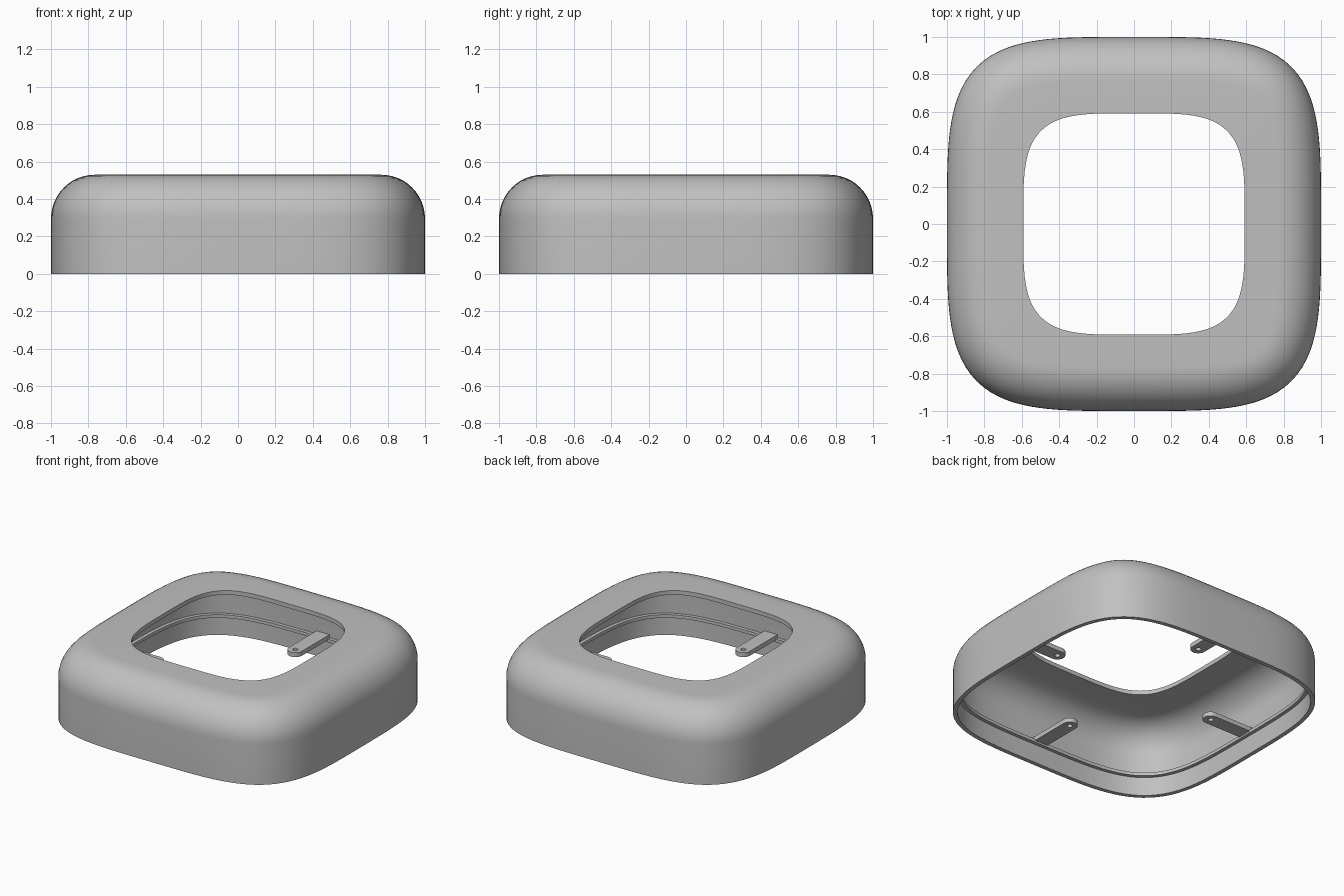
import bpy, bmesh, math

if "Cube" in bpy.data.objects:
    bpy.data.objects.remove(bpy.data.objects["Cube"])

grey = bpy.data.materials.new("plain grey")
grey.diffuse_color = (0.53, 0.53, 0.53, 1)
grey.use_nodes = True
grey.node_tree.nodes["Principled BSDF"].inputs["Base Color"].default_value = grey.diffuse_color

N = 160          # points around the rounded square
H = 0.53         # height
R = 0.235        # outer top fillet radius
T = 0.03         # wall thickness
HOLE = 0.592     # half width of the top opening


def ring_points(inset=0.0, scale=1.0):
    """Rounded-square outline, moved inwards along its normals."""
    pts = []
    for i in range(N):
        a = 2 * math.pi * i / N
        c, s = math.cos(a), math.sin(a)
        r = (c ** 4 + s ** 4) ** -0.25
        x, y = r * c, r * s
        k = math.hypot(x ** 3, y ** 3)
        pts.append(((x - inset * x ** 3 / k) * scale, (y - inset * y ** 3 / k) * scale))
    return pts


def finish(name, bm):
    bmesh.ops.recalc_face_normals(bm, faces=bm.faces)
    me = bpy.data.meshes.new(name)
    bm.to_mesh(me)
    bm.free()
    me.materials.append(grey)
    ob = bpy.data.objects.new(name, me)
    bpy.context.collection.objects.link(ob)
    bpy.ops.object.select_all(action='DESELECT')
    ob.select_set(True)
    bpy.context.view_layer.objects.active = ob
    bpy.ops.object.shade_smooth_by_angle(angle=math.radians(30))
    return ob


def sweep(name, section):
    """Closed loft through (inset, scale, z) rings."""
    bm = bmesh.new()
    rings = [[bm.verts.new((x, y, z)) for x, y in ring_points(d, s)] for d, s, z in section]
    for k, a in enumerate(rings):
        b = rings[(k + 1) % len(rings)]
        for i in range(N):
            j = (i + 1) % N
            bm.faces.new((a[i], a[j], b[j], b[i]))
    return finish(name, bm)


def fillet(radius, steps=12):
    """Quarter round from the vertical wall to the flat top."""
    out = []
    for i in range(steps + 1):
        t = math.pi / 2 * i / steps
        out.append((R - radius * math.cos(t), 1.0, H - R + radius * math.sin(t)))
    return out


# Hollow shell: outer wall, fillet, top opening, then back down the inside
section = [(0, 1, 0)] + fillet(R)
section += [(0, HOLE, H), (0, HOLE, H - T)]
section += fillet(R - T)[::-1] + [(T, 1, 0)]
sweep("shell", section)

# Narrow rib around the inside of the wall
sweep("inner_rib", [(T - 0.01, 1, 0.135), (T + 0.025, 1, 0.135),
                    (T + 0.025, 1, 0.158), (T - 0.01, 1, 0.158)])


# Mounting tabs: rounded tip with a screw hole, one in the middle of each side
def tab(name, turn):
    w, length, hole, tip = 0.052, 0.325, 0.018, 0.655
    corner = math.atan2(w, length)
    angles = sorted([2 * math.pi * i / 32 for i in range(32)] + [corner, 2 * math.pi - corner])
    bm = bmesh.new()
    loops = []
    for z in (0.148, 0.18):
        outer, inner = [], []
        for a in angles:
            c, s = math.cos(a), math.sin(a)
            r = w
            if c > 1e-6:
                r = min(length / c, w / max(abs(s), 1e-6))
            for rr, store in ((r, outer), (hole, inner)):
                x, y = tip + rr * c, rr * s
                store.append(bm.verts.new((x * math.cos(turn) - y * math.sin(turn),
                                           x * math.sin(turn) + y * math.cos(turn), z)))
        loops += [outer, inner]
    o0, i0, o1, i1 = loops
    n = len(angles)
    for p, q in ((o0, i0), (i0, i1), (i1, o1), (o1, o0)):
        for i in range(n):
            j = (i + 1) % n
            bm.faces.new((p[i], p[j], q[j], q[i]))
    finish(name, bm)


for side, k in (("right", 0), ("back", 1), ("left", 2), ("front", 3)):
    tab("mounting_tab_" + side, k * math.pi / 2)
